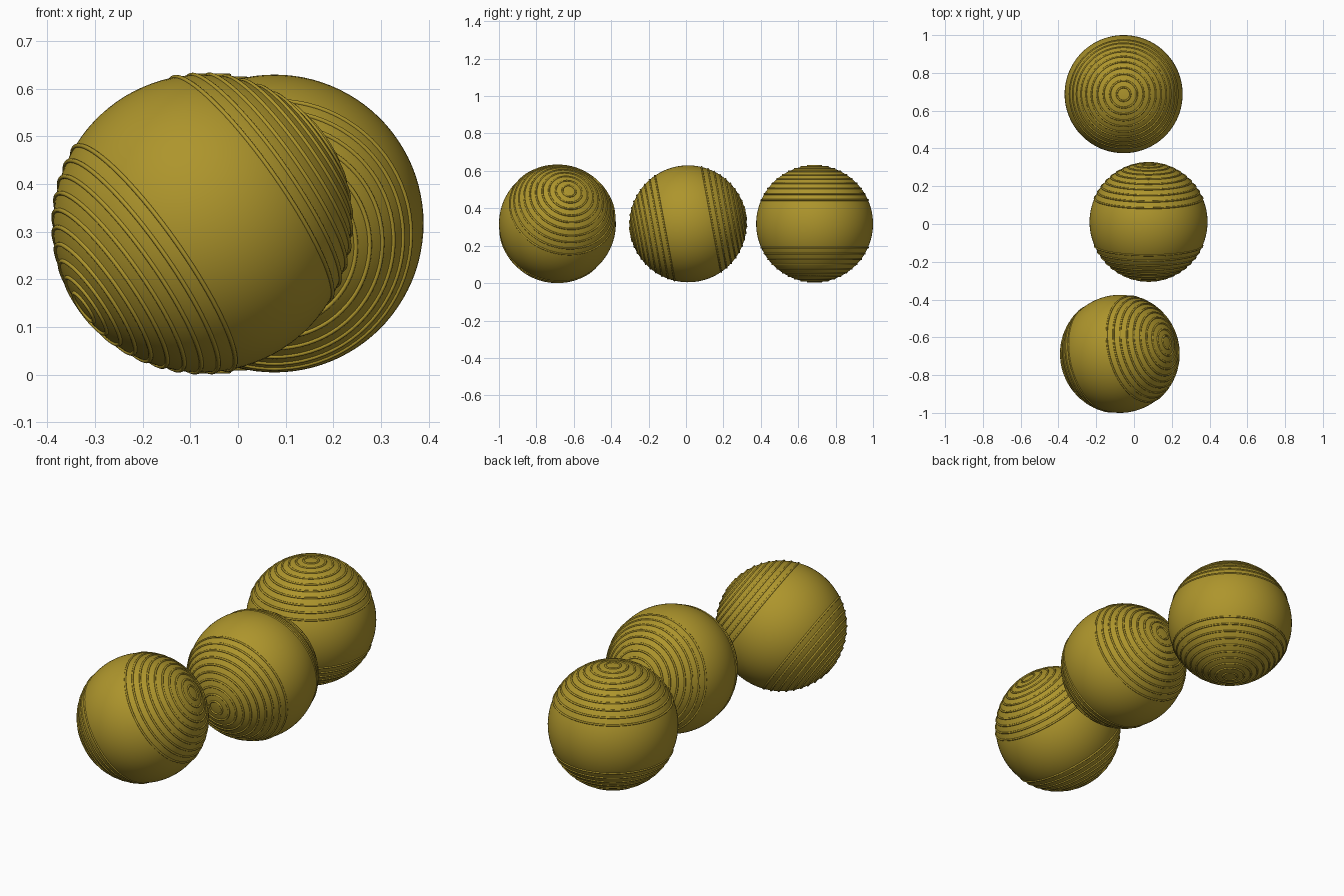
import bpy
from math import sin, cos, pi, radians
from mathutils import Vector

if "Cube" in bpy.data.objects:
    bpy.data.objects.remove(bpy.data.objects["Cube"])

R = 0.3125          # ball radius
TUBE = 0.0048       # ring thickness radius
RINGS = 10          # rings on each pole
STEP = radians(6.6) # polar spacing of the rings

gold = bpy.data.materials.new("olive_gold")
gold.diffuse_color = (0.42, 0.30, 0.025, 1)
gold.use_nodes = True
gold.node_tree.nodes["Principled BSDF"].inputs["Base Color"].default_value = gold.diffuse_color


def finish(obj, name):
    obj.name = name
    obj.data.name = name
    obj.data.materials.clear()
    obj.data.materials.append(gold)
    for p in obj.data.polygons:
        p.use_smooth = True


def ball(name, centre, axis):
    centre, axis = Vector(centre), Vector(axis).normalized()
    quat = axis.to_track_quat('Z', 'Y')
    rot = quat.to_euler()

    # smooth ball body
    bpy.ops.mesh.primitive_uv_sphere_add(segments=96, ring_count=48, radius=R,
                                         location=centre, rotation=rot)
    finish(bpy.context.object, name)

    # raised concentric rings around both poles
    rings = []
    for side in (1, -1):
        for i in range(1, RINGS + 1):
            a = i * STEP
            bpy.ops.mesh.primitive_torus_add(
                major_radius=R * sin(a), minor_radius=TUBE,
                major_segments=80, minor_segments=10,
                location=centre + axis * (side * R * cos(a)), rotation=rot)
            rings.append(bpy.context.object)
    bpy.ops.object.select_all(action='DESELECT')
    for r in rings:
        r.select_set(True)
    bpy.context.view_layer.objects.active = rings[0]
    bpy.ops.object.join()
    finish(bpy.context.object, name + "_rings")


ball("front_ball", (-0.075, -0.6875, 0.317), (0.80, 0.20, 0.565))
ball("middle_ball", (0.077, 0.011, 0.317), (0, 0.983, 0.183))
ball("back_ball", (-0.055, 0.6875, 0.317), (0, 0, 1))
